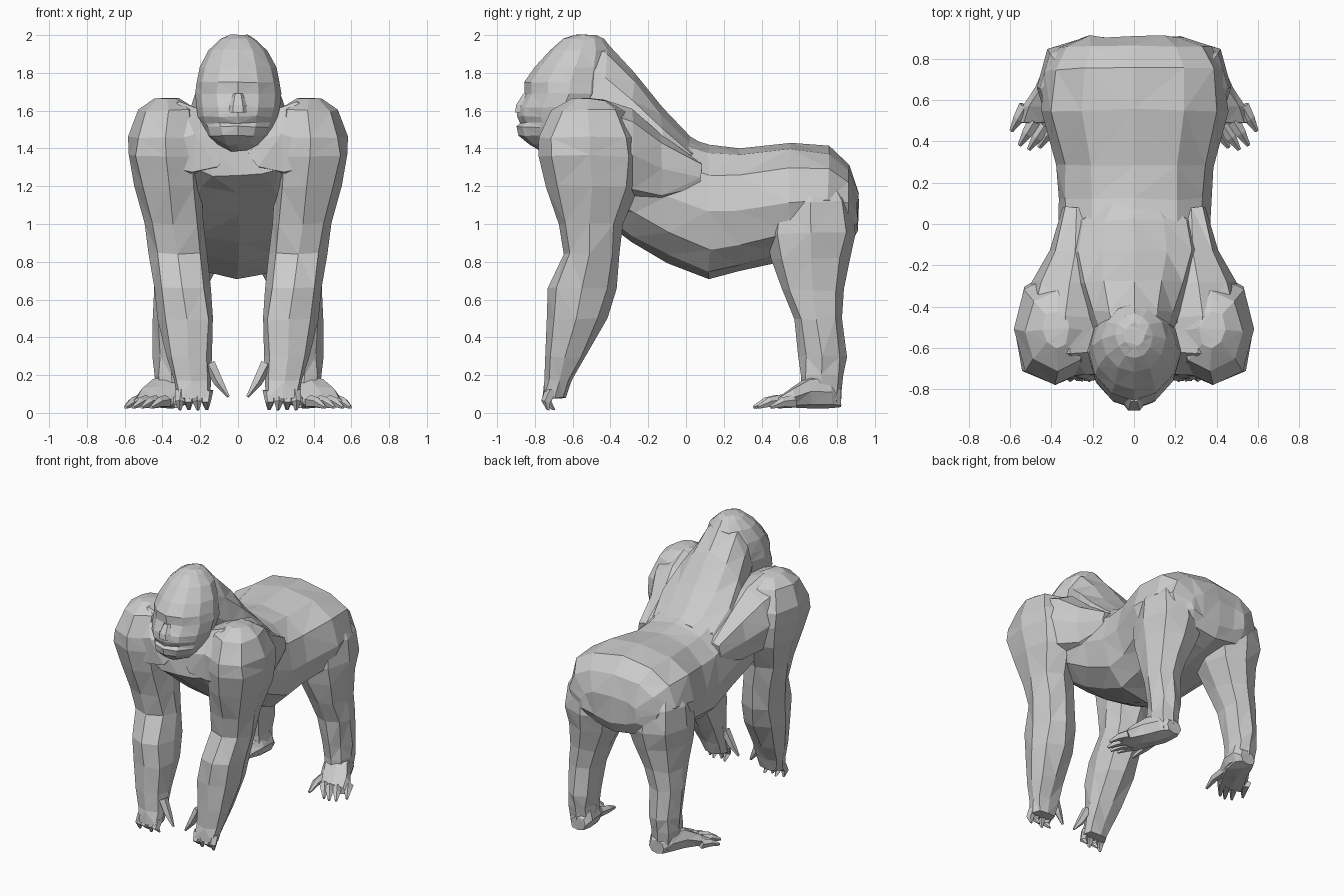
import bpy, bmesh, random
from math import cos, sin, pi, copysign
from mathutils import Vector

random.seed(4)


def finish(name, bm, mirror=False):
    bmesh.ops.recalc_face_normals(bm, faces=bm.faces)
    bmesh.ops.triangulate(bm, faces=bm.faces)
    me = bpy.data.meshes.new(name)
    bm.to_mesh(me)
    bm.free()
    ob = bpy.data.objects.new(name, me)
    bpy.context.collection.objects.link(ob)
    if mirror:
        ob.modifiers.new("Mirror", 'MIRROR')
    return ob


def skin(bm, rings):
    for a, b in zip(rings, rings[1:]):
        for i in range(len(a)):
            j = (i + 1) % len(a)
            bm.faces.new((a[i], a[j], b[j], b[i]))
    bm.faces.new(rings[0])
    bm.faces.new(rings[-1])


def loft(name, rows, axis, n=8, power=2.4, mirror=False, jitter=0.008):
    """Rows are (position on axis, min a, max a, min b, max b)."""
    bm = bmesh.new()
    rings = []
    for t, a0, a1, b0, b1 in rows:
        ring = []
        for i in range(n):
            c, s = cos(2 * pi * i / n), sin(2 * pi * i / n)
            c, s = (copysign(abs(v) ** (2 / power), v) for v in (c, s))
            a = (a0 + a1) / 2 + c * (a1 - a0) / 2
            b = (b0 + b1) / 2 + s * (b1 - b0) / 2
            p = Vector((a, t, b) if axis == 'y' else (a, b, t))
            p += Vector([random.uniform(-jitter, jitter) for _ in range(3)])
            ring.append(bm.verts.new(p))
        rings.append(ring)
    skin(bm, rings)
    return finish(name, bm, mirror)


def digits(name, paths, radii, n=5):
    """Tapered bent tubes for fingers and toes, all in one mesh."""
    bm = bmesh.new()
    for path in paths:
        pts = [Vector(p) for p in path]
        d = (pts[-1] - pts[0]).normalized()
        u = d.cross(Vector((0.3, 0.2, 1))).normalized()
        v = d.cross(u)
        skin(bm, [[bm.verts.new(p + r * (u * cos(2 * pi * i / n) + v * sin(2 * pi * i / n)))
                   for i in range(n)] for p, r in zip(pts, radii)])
    return finish(name, bm, True)


# Trunk, from rump to chest: y, half width, belly z, back z
trunk = [(0.91, .25, .97, 1.17), (0.86, .37, .89, 1.32), (0.75, .435, .86, 1.41),
         (0.55, .455, .81, 1.43), (0.28, .385, .75, 1.40), (0.12, .37, .71, 1.415),
         (-0.1, .37, .80, 1.48), (-0.28, .40, .90, 1.58), (-0.48, .42, 1.05, 1.64),
         (-0.62, .36, 1.17, 1.55), (-0.72, .24, 1.25, 1.42)]
loft("torso", [(y, -w, w, b, t) for y, w, b, t in trunk], 'y', 12, 2.3)

# Sloping neck and crest muscle between head and back
neck = [(0.09, .20, 1.15, 1.42), (0.02, .29, 1.15, 1.455), (-0.13, .32, 1.15, 1.62),
        (-0.28, .28, 1.2, 1.80), (-0.42, .225, 1.25, 1.95), (-0.52, .19, 1.35, 1.99),
        (-0.62, .15, 1.45, 1.95)]
loft("neck", [(y, -w, w, b, t) for y, w, b, t in neck], 'y', 12, 2.0)

# Shoulder blades and chest muscles joining trunk and arms: y, x0, x1, z0, z1
loft("shoulder", [(.08, .22, .35, 1.18, 1.33), (-.13, .15, .415, 1.1, 1.48),
                  (-.28, .12, .50, 1.12, 1.61), (-.45, .10, .555, 1.18, 1.665),
                  (-.62, .08, .55, 1.22, 1.64), (-.73, .05, .42, 1.27, 1.47)],
     'y', 8, 2.2, True)

# Head: z, half width, front y, back y
head = [(1.385, .05, -.77, -.55), (1.42, .12, -.83, -.48), (1.465, .165, -.89, -.45),
        (1.515, .19, -.895, -.43), (1.535, .20, -.875, -.42), (1.57, .21, -.895, -.41),
        (1.62, .22, -.89, -.40), (1.69, .228, -.85, -.38), (1.75, .222, -.855, -.38),
        (1.83, .20, -.80, -.38), (1.92, .155, -.72, -.39), (1.98, .09, -.65, -.43),
        (2.0, .05, -.60, -.48)]
loft("head", [(z, -w, w, f, b) for z, w, f, b in head], 'z', 12, 1.9, jitter=.004)

# Nose: broad wedge on the muzzle
loft("nose", [(1.59, -.055, .055, -.91, -.83), (1.63, -.05, .05, -.905, -.82),
              (1.69, -.03, .03, -.865, -.81)], 'z', 6, 2.0, jitter=0)

# Arms: z, inner x, outer x, front y, back y
loft("arm", [(1.66, .31, .44, -.60, -.42), (1.60, .22, .53, -.71, -.32),
             (1.46, .19, .575, -.775, -.25), (1.36, .19, .585, -.785, -.23),
             (1.2, .19, .55, -.745, -.25),
             (1.0, .18, .50, -.68, -.34), (.84, .16, .465, -.65, -.36),
             (.66, .14, .44, -.74, -.37), (.5, .125, .42, -.745, -.42),
             (.3, .135, .38, -.745, -.53), (.17, .14, .345, -.75, -.6),
             (.08, .145, .32, -.765, -.64)], 'z', 8, 2.4, True)

# Fingers planted on the ground, and the thumb
fingers = [[(x, -.71, .12), (x * 1.03, -.74, .06), (x * 1.06 - .01, -.70 - .03 * (k % 2), .015)]
           for k, x in enumerate((.165, .21, .255, .30))]
fingers.append([(.15, -.68, .26), (.10, -.69, .16), (.05, -.70, .085)])
digits("fingers", fingers, (.035, .027, .008))

# Hind legs: z, inner x, outer x, front y, back y
loft("leg", [(1.25, .14, .38, .54, .80), (1.12, .07, .45, .44, .885),
             (.95, .05, .465, .42, .905), (.82, .09, .46, .45, .87),
             (.65, .17, .45, .50, .835), (.5, .22, .45, .57, .825),
             (.3, .24, .445, .60, .85), (.2, .25, .445, .61, .835),
             (.06, .25, .43, .61, .815)], 'z', 8, 2.4, True)

# Feet turned outward: y, inner x, outer x, sole z, top z
loft("foot", [(.82, .27, .39, .03, .13), (.77, .24, .43, .025, .2), (.66, .25, .48, .025, .2),
              (.57, .29, .54, .025, .14), (.49, .34, .565, .025, .085)],
     'y', 8, 2.4, True, .003)

# Toes and the inner grasping toe
toes = [[(x, y + .12, .06), ((x + tx) / 2, y + .06, .055), (tx, y, .03)]
        for x, tx, y in ((.38, .46, .37), (.43, .51, .36), (.48, .555, .38), (.525, .595, .45))]
toes.append([(.32, .60, .08), (.315, .48, .065), (.33, .38, .035)])
digits("toes", toes, (.036, .027, .01))
